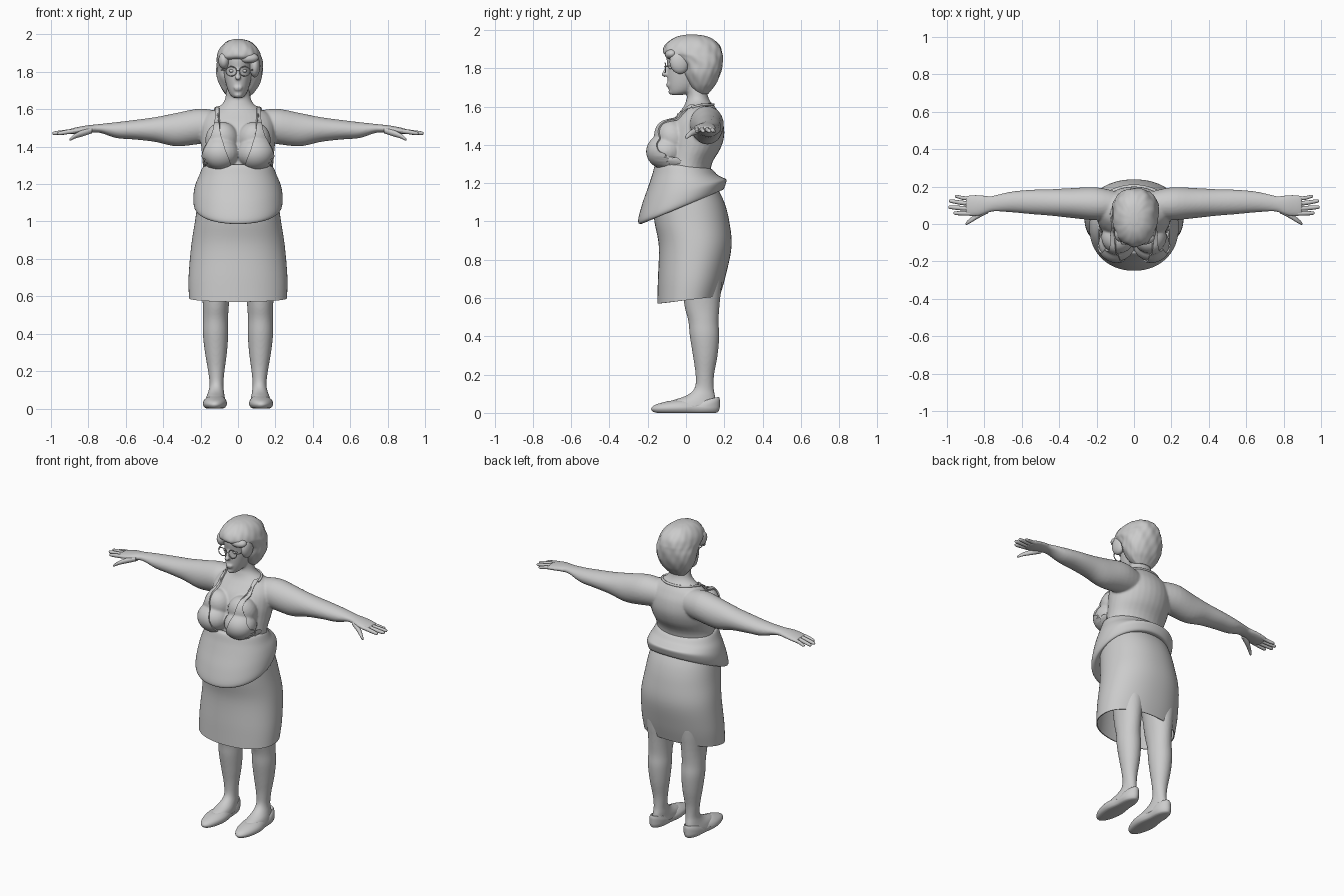
import bpy, bmesh, math
from mathutils import Vector, Matrix
from mathutils.bvhtree import BVHTree

cube = bpy.data.objects.get("Cube")
if cube:
    bpy.data.objects.remove(cube, do_unlink=True)

grey = bpy.data.materials.new("plain_grey")
grey.use_nodes = True
grey.diffuse_color = (0.6, 0.6, 0.6, 1)
grey.node_tree.nodes["Principled BSDF"].inputs["Base Color"].default_value = (0.6, 0.6, 0.6, 1)


def spline(a, b, c, d, t):
    """Smooth interpolation between b and c."""
    return b + 0.5 * t * (c - a + t * (2*a - 5*b + 4*c - d + t * (3*(b - c) + d - a)))


def loft(bm, rings, n=32, steps=4, along="z", side=1, cap=True, wave=0, power=1.0):
    """Skin rings of (position, half width, low, high, centre, tilt)."""
    rings = [tuple(r) + (0,) * (6 - len(r)) for r in rings]
    full = [rings[0]] + rings + [rings[-1]]
    rows = []
    for i in range(1, len(full) - 1):
        for k in range(steps if i < len(full) - 2 else 1):
            p, half, lo, hi, mid, tilt = [spline(*v, k / steps) for v in zip(*full[i-1:i+3])] \
                if i < len(full) - 2 else full[i]
            row = []
            for j in range(n):
                a = math.tau * j / n
                f = 1 + wave * (math.sin(9*a + 45*p) + 0.6 * math.sin(17*a - 60*p))
                ca, sa = [math.copysign(abs(v) ** power, v) * f for v in (math.cos(a), math.sin(a))]
                u, v = mid + half * ca, (lo + hi) / 2 + (hi - lo) / 2 * sa
                co = (side * u, v, p + tilt * (v + 0.02)) if along == "z" else (side * p, u, v)
                row.append(bm.verts.new(co))
            rows.append(row)
    for r, s in zip(rows, rows[1:]):
        for j in range(n):
            bm.faces.new((r[j], r[(j+1) % n], s[(j+1) % n], s[j]))
    if cap:
        bm.faces.new(rows[0][::-1])
        bm.faces.new(rows[-1])


def ball(bm, centre, radii, tilt=0):
    m = Matrix.Translation(centre) @ Matrix.Rotation(tilt, 4, "X") @ Matrix.Diagonal((*radii, 1))
    bmesh.ops.create_uvsphere(bm, u_segments=24, v_segments=14, radius=1, matrix=m)


def finish(name, bm, *mods):
    """Make an object, apply its modifiers and shade it."""
    bmesh.ops.recalc_face_normals(bm, faces=bm.faces)
    mesh = bpy.data.meshes.new(name)
    bm.to_mesh(mesh)
    bm.free()
    mesh.materials.append(grey)
    obj = bpy.data.objects.new(name, mesh)
    bpy.context.collection.objects.link(obj)
    bpy.ops.object.select_all(action="DESELECT")
    obj.select_set(True)
    bpy.context.view_layer.objects.active = obj
    for kind, settings in mods:
        mod = obj.modifiers.new(kind.title(), kind)
        for key, value in settings.items():
            setattr(mod, key, value)
        bpy.ops.object.modifier_apply(modifier=mod.name)
    bpy.ops.object.shade_smooth_by_angle(angle=math.radians(50))
    return obj


def tube(name, points, radius, cyclic=False):
    curve = bpy.data.curves.new(name, "CURVE")
    curve.dimensions = "3D"
    curve.bevel_depth, curve.bevel_resolution, curve.resolution_u = radius, 2, 4
    curve.use_fill_caps = True
    s = curve.splines.new("POLY" if cyclic else "NURBS")
    s.points.add(len(points) - 1)
    for p, co in zip(s.points, points):
        p.co = (*co, 1)
    s.use_cyclic_u = cyclic
    if not cyclic:
        s.use_endpoint_u, s.order_u = True, 3
    curve.materials.append(grey)
    obj = bpy.data.objects.new(name, curve)
    bpy.context.collection.objects.link(obj)


# Body: torso, bust, head, arms and legs fused into one skin
bm = bmesh.new()
loft(bm, [(1.08, .19, -.14, .13), (1.2, .195, -.15, .125), (1.3, .188, -.125, .135),
          (1.38, .195, -.115, .18), (1.45, .2, -.105, .2), (1.52, .195, -.075, .193),
          (1.57, .17, -.035, .17), (1.6, .125, -.012, .15), (1.63, .083, 0, .125),
          (1.67, .066, .005, .112), (1.76, .06, -.02, .11)])
loft(bm, [(1.66, .022, -.076, -.02), (1.675, .04, -.086, .03), (1.71, .057, -.094, .08),
          (1.76, .07, -.097, .12), (1.81, .077, -.096, .14), (1.87, .079, -.103, .14),
          (1.92, .065, -.08, .12), (1.95, .03, -.03, .07)])
ball(bm, (0, -.104, 1.785), (.011, .014, .034), -.3)
ball(bm, (0, -.114, 1.769), (.017, .015, .012))
ball(bm, (0, -.094, 1.717), (.026, .011, .006))
ball(bm, (0, -.093, 1.706), (.022, .011, .006))
ball(bm, (0, -.078, 1.676), (.022, .014, .014))
ARM = [(.08, .07, 1.43, 1.585, .1), (.2, .088, 1.415, 1.603, .108), (.33, .08, 1.402, 1.58, .112),
       (.44, .071, 1.425, 1.558, .115), (.55, .065, 1.438, 1.543, .118), (.65, .056, 1.446, 1.531, .118),
       (.73, .045, 1.472, 1.522, .112), (.77, .043, 1.475, 1.518, .106), (.82, .055, 1.472, 1.512, .1),
       (.87, .058, 1.467, 1.502, .098), (.9, .052, 1.469, 1.494, .098)]
LEG = [(.9, .1, -.06, .16, .11), (.75, .09, -.03, .19, .115), (.57, .071, -.01, .176, .118),
       (.48, .067, .012, .17, .12), (.4, .068, .02, .174, .12), (.3, .059, .036, .165, .118),
       (.2, .044, .05, .147, .116), (.13, .037, .045, .145, .115), (.09, .042, 0, .152, .117),
       (.06, .05, -.085, .158, .12), (.03, .056, -.12, .16, .122)]
for side in (1, -1):
    loft(bm, ARM, along="x", side=side)
    loft(bm, LEG, side=side)
    ball(bm, (side * .092, -.105, 1.365), (.098, .095, .085))
    ball(bm, (side * .085, -.07, 1.435), (.09, .085, .1), .45)
body = finish("body", bm, ("REMESH", {"mode": "VOXEL", "voxel_size": .0065}),
              ("SMOOTH", {"factor": .5, "iterations": 6}))

# Fingers and thumbs
bm = bmesh.new()
for side in (1, -1):
    for y, y2, tip, r in ((.057, .058, .966, .012), (.084, .09, .992, .0125),
                          (.112, .122, .988, .012), (.138, .147, .958, .0105)):
        loft(bm, [(.86, r, 1.473, 1.473 + 2*r, y), (.91, r, 1.467, 1.467 + 2*r, y),
                  (tip - .012, r * .8, 1.462, 1.462 + 1.6*r, y2),
                  (tip, r * .3, 1.468, 1.468 + .6*r, y2)], 12, 3, "x", side)
    loft(bm, [(.78, .018, 1.472, 1.505, .075), (.83, .018, 1.455, 1.49, .05),
              (.87, .014, 1.444, 1.47, .022), (.893, .01, 1.433, 1.451, .006),
              (.9, .004, 1.434, 1.442, .001)], 12, 3, "x", side)
finish("fingers", bm)

# Eyes behind round glasses
bm = bmesh.new()
for side in (1, -1):
    ball(bm, (side * .034, -.079, 1.805), (.014, .012, .009))
    rim = [(side * .036 + .028 * math.cos(a), -.109 + abs(math.cos(a)) * .002, 1.803 + .025 * math.sin(a))
           for a in [math.tau * i / 28 for i in range(28)]]
    tube("glasses_rim", rim, .0028, True)
    tube("glasses_arm", [(side * .064, -.107, 1.81), (side * .082, -.09, 1.812), (side * .088, .01, 1.81)], .003)
tube("glasses_bridge", [(-.01, -.11, 1.806), (0, -.118, 1.811), (.01, -.11, 1.806)], .0025)
finish("eyes", bm)

# Short wavy hair with a swept fringe
bm = bmesh.new()
loft(bm, [(1.665, .055, .06, .115, .003), (1.69, .08, .03, .135, .005), (1.72, .1, .01, .158, .007),
          (1.77, .12, -.015, .18, .008), (1.82, .124, -.03, .19, .008), (1.855, .122, -.075, .192, .008),
          (1.88, .119, -.117, .19, .006), (1.915, .107, -.112, .178, .005), (1.945, .085, -.085, .15, .004),
          (1.966, .055, -.045, .11, .002), (1.975, .02, 0, .06)], 72, 5, wave=.014, power=.92)
ball(bm, (.055, -.075, 1.875), (.055, .035, .028), .3)
ball(bm, (-.075, -.05, 1.86), (.03, .045, .045), .3)
ball(bm, (.09, -.035, 1.83), (.028, .05, .06), .2)
finish("hair", bm)

# Skirt with an open hem
bm = bmesh.new()
loft(bm, [(.586, .262, -.15, .177, 0, .12), (.7, .264, -.147, .208, 0, .08), (.87, .25, -.142, .238),
          (1.0, .23, -.165, .226), (1.1, .215, -.172, .2), (1.18, .198, -.15, .16)],
     64, 5, cap=False, power=.92)
finish("skirt", bm, ("SOLIDIFY", {"thickness": .006}))

# Loose blouse waist, hanging low in front and rolled high at the back
bm = bmesh.new()
loft(bm, [(1.293, .18, -.135, .12, 0, -.1), (1.285, .192, -.16, .14, 0, -.1),
          (1.245, .208, -.176, .162), (1.2, .226, -.2, .187, 0, .15), (1.15, .237, -.23, .21, 0, .3),
          (1.1, .238, -.25, .207, 0, .42), (1.076, .226, -.232, .193, 0, .42),
          (1.085, .2, -.19, .165, 0, .42)], 64, 5, cap=False, power=.95)
finish("blouse_waist", bm, ("SOLIDIFY", {"thickness": .004, "offset": -1}))

# Halter panels laid on the bust, joined by a band behind the neck
tree = BVHTree.FromPolygons([v.co for v in body.data.vertices], [p.vertices for p in body.data.polygons])


def on_body(x, z, y=None, lift=.005):
    hit = None
    if y is None:
        hit, normal, _, _ = tree.ray_cast(Vector((x, -1, z)), Vector((0, 1, 0)))
    if hit is None or abs(normal.y) < .15:
        hit, normal, _, _ = tree.find_nearest(Vector((x, -.1 if y is None else y, z)))
    return hit + normal * lift


EDGES = [(1.605, .098, .116), (1.55, .1, .12), (1.49, .096, .128), (1.44, .086, .147),
         (1.38, .068, .178), (1.33, .047, .195), (1.28, .03, .203)]
for side, label in ((1, "left"), (-1, "right")):
    bm, rows = bmesh.new(), []
    for (z, i, o), (z2, i2, o2) in zip(EDGES, EDGES[1:]):
        for k in range(6):
            t = k / 6
            a, b, h = i + t*(i2 - i), o + t*(o2 - o), z + t*(z2 - z)
            rows.append([bm.verts.new(on_body(side * (a + (b - a) * j / 12), h)) for j in range(13)])
    for r, s in zip(rows, rows[1:]):
        for j in range(12):
            bm.faces.new((r[j], r[j+1], s[j+1], s[j]))
    finish(label + "_halter_panel", bm, ("SMOOTH", {"factor": .4, "iterations": 2}),
           ("SOLIDIFY", {"thickness": .009, "offset": 0}))
band = [on_body(.125 * math.cos(a), 1.6 + .025 * math.sin(a), .03 + .13 * math.sin(a), .002)
        for a in [math.pi * i / 16 for i in range(17)]]
tube("neck_band", band, .007)

# Flat slip-on shoes
bm = bmesh.new()
for side in (1, -1):
    loft(bm, [(0, .045, -.15, .155, .124), (.006, .058, -.172, .168, .124), (.022, .067, -.182, .175, .124),
              (.04, .066, -.165, .177, .123), (.055, .058, -.12, .175, .122), (.064, .049, -.075, .17, .12),
              (.058, .04, -.06, .16, .12)], 40, 4, side=side)
    # Narrow the waist of the sole and raise the heel collar
for v in bm.verts:
    waist = math.exp(-((v.co.y - .05) / .06) ** 2)
    cx = math.copysign(.122, v.co.x)
    v.co.x = cx + (v.co.x - cx) * (1 - .2 * waist)
    if v.co.z > .035:
        v.co.z += .02 * max(0, (v.co.y - .08) / .09) - .008 * waist
finish("shoes", bm)
